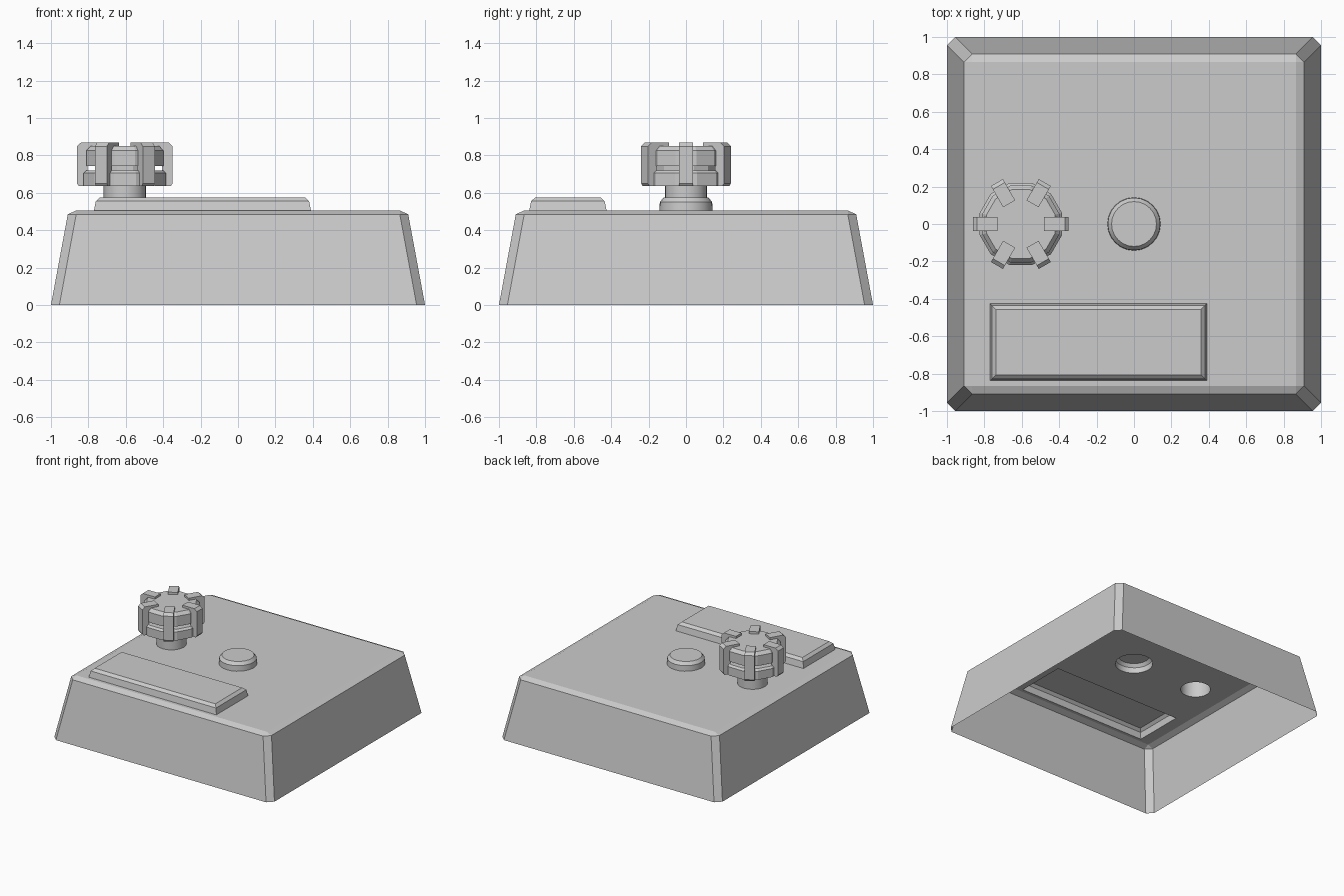
import bpy, bmesh, math
from mathutils import Vector, Matrix

if "Cube" in bpy.data.objects:
    bpy.data.objects.remove(bpy.data.objects["Cube"])

grey = bpy.data.materials.new("light grey")
grey.diffuse_color = (0.6, 0.6, 0.6, 1)
grey.use_nodes = True
grey.node_tree.nodes["Principled BSDF"].inputs["Base Color"].default_value = grey.diffuse_color
TOP = 0.505
KNOB_X = -0.605


def chamfered_square(half, cut, z):
    pts = []
    for sx, sy in ((1, 1), (-1, 1), (-1, -1), (1, -1)):
        pair = [(sx * half, sy * (half - cut), z), (sx * (half - cut), sy * half, z)]
        pts += pair if sx * sy > 0 else pair[::-1]
    return pts


def rectangle(x0, x1, y0, y1, z, inset=0):
    x0, x1, y0, y1 = x0 + inset, x1 - inset, y0 + inset, y1 - inset
    return [(x0, y0, z), (x1, y0, z), (x1, y1, z), (x0, y1, z)]


def circle(cx, r, z, n, turn=0):
    return [(cx + r * math.cos(2 * math.pi * (i + turn) / n),
             r * math.sin(2 * math.pi * (i + turn) / n), z) for i in range(n)]


def loft(bm, loops, cap_top=True, cap_bottom=False):
    rows = [[bm.verts.new(p) for p in loop] for loop in loops]
    n = len(rows[0])
    for a, b in zip(rows, rows[1:]):
        for i in range(n):
            j = (i + 1) % n
            bm.faces.new((a[i], a[j], b[j], b[i]))
    if cap_top:
        bm.faces.new(rows[-1])
    if cap_bottom:
        bm.faces.new(rows[0][::-1])
    return rows


def finish(bm, name, smooth=False):
    bmesh.ops.remove_doubles(bm, verts=bm.verts, dist=1e-4)
    bmesh.ops.recalc_face_normals(bm, faces=bm.faces)
    me = bpy.data.meshes.new(name)
    bm.to_mesh(me)
    bm.free()
    ob = bpy.data.objects.new(name, me)
    bpy.context.collection.objects.link(ob)
    me.materials.append(grey)
    if smooth:
        bpy.ops.object.select_all(action='DESELECT')
        ob.select_set(True)
        bpy.context.view_layer.objects.active = ob
        bpy.ops.object.shade_smooth_by_angle(angle=math.radians(25))
    return ob


# Raised parts as stacks of outlines
plate_size = (-0.77, 0.39, -0.838, -0.425)
plate = [rectangle(*plate_size, z, d) for z, d in ((TOP, 0), (0.555, 0.01), (0.575, 0.032))]
button = [circle(0, r, z, 24) for r, z in ((0.142, TOP), (0.14, 0.55), (0.12, 0.575))]
stem = [circle(KNOB_X, r, z, 24) for r, z in ((0.113, TOP), (0.113, 0.615), (0.113, 0.64))]

# Housing: hollow, open below, with openings under the raised parts
bm = bmesh.new()
rows = loft(bm, [chamfered_square(1, 0.045, 0), chamfered_square(0.91, 0.045, 0.485)], False)
rim = [bm.verts.new(p) for p in rectangle(-0.865, 0.865, -0.865, 0.865, TOP)]
rim = [rim[2], rim[3], rim[0], rim[1]]  # start at the +x +y corner
corners = [rim[0], rim[3], rim[2], rim[1]]
edge = rows[1]
for k in range(4):
    a, b, c = edge[2 * k], edge[2 * k + 1], edge[(2 * k + 2) % 8]
    bm.faces.new((a, b, rim[k]))
    bm.faces.new((b, c, rim[(k + 1) % 4], rim[k]))
fill = [bm.edges.get((rim[k], rim[(k + 1) % 4])) for k in range(4)]
for outline in (plate[0], button[0], stem[0]):
    vs = [bm.verts.new(p) for p in outline]
    fill += [bm.edges.new((vs[i - 1], vs[i])) for i in range(len(vs))]
bmesh.ops.triangle_fill(bm, edges=fill, use_beauty=True, normal=(0, 0, 1))
finish(bm, "housing")

# Plate, button and knob stem
for name, loops, smooth in (("front_plate", plate, False), ("button", button, True),
                            ("knob_stem", stem, True)):
    bm = bmesh.new()
    loft(bm, loops)
    finish(bm, name, smooth)

# Knob core: two stacked discs with a groove between them
bm = bmesh.new()
profile = ((0.228, 0.635), (0.228, 0.705), (0.213, 0.72), (0.165, 0.72), (0.165, 0.742),
           (0.213, 0.742), (0.213, 0.825), (0.19, 0.85))
loft(bm, [circle(KNOB_X, r, z, 12, 0.5) for r, z in profile], True, True)
finish(bm, "knob_core")

# Six hooked grips: each lies over the knob top and runs down its side
hook = [(0.125, 0.835), (0.125, 0.868), (0.235, 0.868), (0.256, 0.848), (0.256, 0.735),
        (0.256, 0.65), (0.245, 0.635), (0.2, 0.635), (0.2, 0.735), (0.2, 0.835)]
bm = bmesh.new()
for k in range(6):
    turn = Matrix.Translation((KNOB_X, 0, 0)) @ Matrix.Rotation(k * math.pi / 3, 4, 'Z')
    sides = [[turn @ Vector((r, y, z)) for r, z in hook] for y in (-0.037, 0.037)]
    loft(bm, sides, True, True)
finish(bm, "knob_grips")
